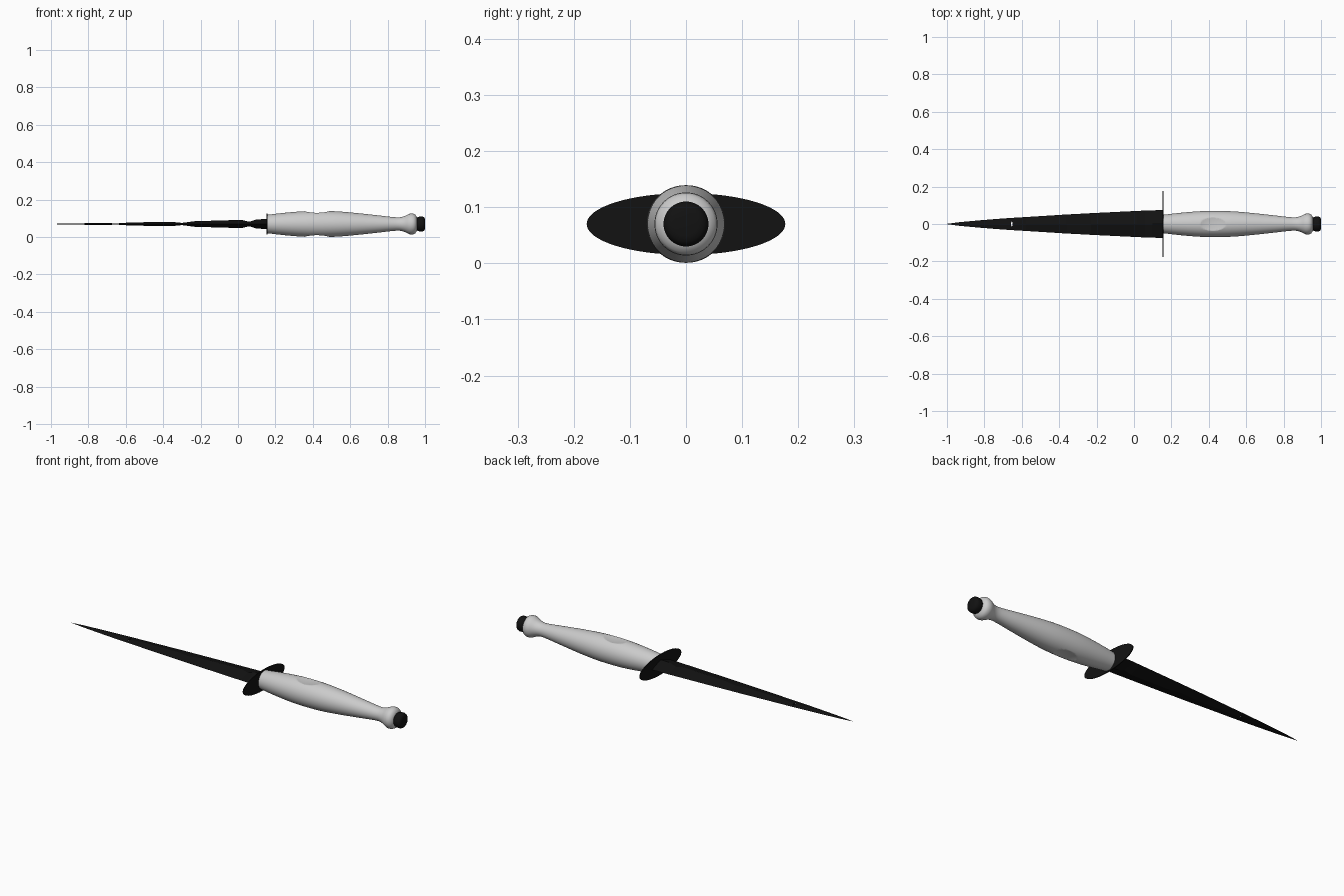
import bpy, bmesh
from math import sin, cos, pi

if "Cube" in bpy.data.objects:
    bpy.data.objects.remove(bpy.data.objects["Cube"])

ZC = 0.07  # height of the long axis
black = bpy.data.materials.new("black_metal")
black.diffuse_color = (0.006, 0.006, 0.006, 1)
black.use_nodes = True
black.node_tree.nodes["Principled BSDF"].inputs["Base Color"].default_value = black.diffuse_color


def loft(name, rings, mat=None, smooth=None):
    """Skin a list of equal-length point rings and cap both ends."""
    bm = bmesh.new()
    loops = [[bm.verts.new(p) for p in ring] for ring in rings]
    n = len(loops[0])
    for a, b in zip(loops, loops[1:]):
        for i in range(n):
            j = (i + 1) % n
            bm.faces.new((a[i], a[j], b[j], b[i]))
    bm.faces.new(loops[0][::-1])
    bm.faces.new(loops[-1])
    bmesh.ops.recalc_face_normals(bm, faces=bm.faces)
    me = bpy.data.meshes.new(name)
    bm.to_mesh(me)
    bm.free()
    ob = bpy.data.objects.new(name, me)
    bpy.context.collection.objects.link(ob)
    if mat:
        me.materials.append(mat)
    if smooth:
        shade(ob, smooth)
    return ob


def shade(ob, angle):
    bpy.ops.object.select_all(action='DESELECT')
    bpy.context.view_layer.objects.active = ob
    ob.select_set(True)
    bpy.ops.object.shade_smooth_by_angle(angle=angle)


def ellipse(x, ry, rz, n=64):
    return [(x, ry * cos(2 * pi * i / n), ZC + rz * sin(2 * pi * i / n)) for i in range(n)]


def interp(pts, x):
    """Smooth Catmull-Rom style interpolation of a profile."""
    for k in range(len(pts) - 1):
        (x0, r0), (x1, r1) = pts[k], pts[k + 1]
        if x <= x1:
            xa, ra = pts[max(k - 1, 0)]
            xb, rb = pts[min(k + 2, len(pts) - 1)]
            h = x1 - x0
            m0, m1 = (r1 - ra) / (x1 - xa) * h, (rb - r0) / (xb - x0) * h
            t = (x - x0) / h
            return ((2*t**3 - 3*t**2 + 1) * r0 + (t**3 - 2*t**2 + t) * m0
                    + (3*t**2 - 2*t**3) * r1 + (t**3 - t**2) * m1)
    return pts[-1][1]


def cut(ob, cutter):
    cutter.hide_render = True
    cutter.hide_viewport = False
    m = ob.modifiers.new("cut", 'BOOLEAN')
    m.operation, m.object, m.solver = 'DIFFERENCE', cutter, 'EXACT'
    bpy.ops.object.select_all(action='DESELECT')
    bpy.context.view_layer.objects.active = ob
    ob.select_set(True)
    bpy.ops.object.modifier_apply(modifier=m.name)
    bpy.data.objects.remove(cutter)


# Grip: turned profile with flared collar
grip_profile = [(0.155, 0.049), (0.25, 0.060), (0.35, 0.068), (0.43, 0.070), (0.52, 0.068),
                (0.62, 0.060), (0.75, 0.046), (0.83, 0.037), (0.865, 0.036), (0.89, 0.042),
                (0.915, 0.054), (0.932, 0.056), (0.948, 0.050), (0.957, 0.036)]
N = 80
xs = [0.155 + (0.957 - 0.155) * i / N for i in range(N + 1)]
grip = loft("grip", [ellipse(x, interp(grip_profile, x), interp(grip_profile, x)) for x in xs])

# Thumb rests scooped from top and bottom
for s in (1, -1):
    bpy.ops.mesh.primitive_uv_sphere_add(segments=64, ring_count=32, radius=1,
                                         location=(0.422, 0, ZC + s * 0.098))
    scoop = bpy.context.object
    scoop.name = "thumb_scoop_cutter"
    scoop.scale = (0.1, 0.12, 0.04)
    cut(grip, scoop)
shade(grip, 0.7)

# Pommel cap
loft("pommel_cap", [ellipse(x, r, r) for x, r in
     [(0.94, 0.030), (0.955, 0.032), (0.963, 0.038), (0.972, 0.040), (0.985, 0.040),
      (0.993, 0.037), (0.998, 0.031), (1.0, 0.022)]], black, 0.7)

# Oval guard
loft("guard", [ellipse(x, 0.177, 0.055) for x in (0.152, 0.157)], black, 0.5)

# Blade: diamond section with necked-in thickness (x, half width, half thickness)
blade_rows = [(-1.0, 0.001, 0.0008), (-0.93, 0.010, 0.002), (-0.82, 0.020, 0.004),
              (-0.72, 0.028, 0.006), (-0.65, 0.033, 0.003), (-0.58, 0.037, 0.008),
              (-0.36, 0.051, 0.012), (-0.30, 0.054, 0.006), (-0.23, 0.058, 0.015),
              (0.02, 0.070, 0.022), (0.06, 0.072, 0.012), (0.10, 0.073, 0.025),
              (0.155, 0.075, 0.026)]
blade = loft("blade", [[(x, w, ZC), (x, 0, ZC + t), (x, -w, ZC), (x, 0, ZC - t)]
                       for x, w, t in blade_rows], black)

# Small slot near the blade tip
bpy.ops.mesh.primitive_cylinder_add(vertices=24, radius=1, depth=0.1, location=(-0.653, 0, ZC))
slot = bpy.context.object
slot.name = "slot_cutter"
slot.scale = (0.004, 0.014, 1)
cut(blade, slot)
